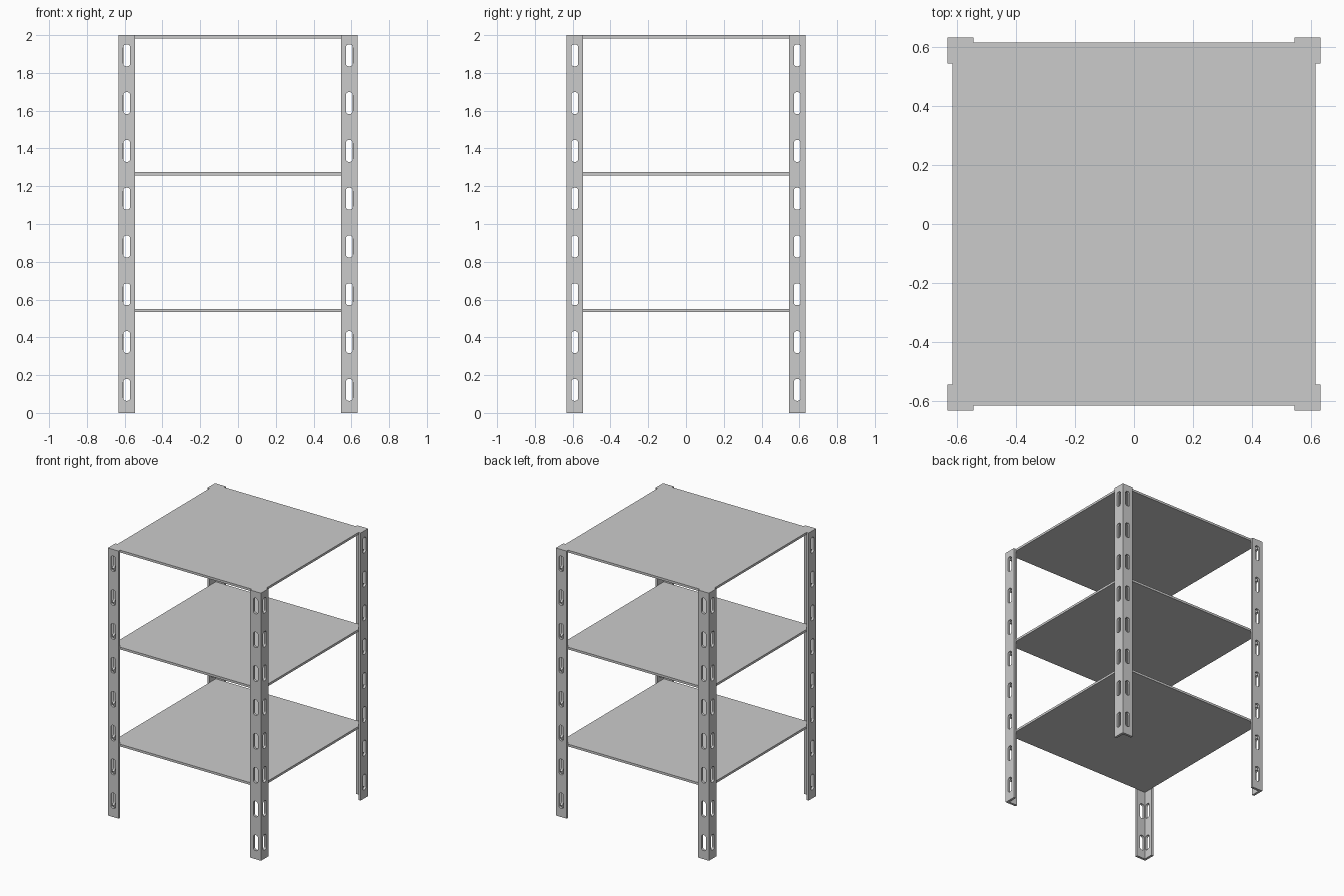
import bpy, bmesh
from math import cos, sin, pi
from mathutils import Matrix

if "Cube" in bpy.data.objects:
    bpy.data.objects.remove(bpy.data.objects["Cube"])

OUT, INN, IN_EDGE = 0.633, 0.615, 0.544   # outer face, inner face, flange edge
SLOT_C, SLOT_W, SLOT_H, SLOT_R = 0.589, 0.037, 0.116, 0.016


def prism(bm, pts, depth_vec):
    """Extrude a closed planar outline along a vector."""
    face = bm.faces.new([bm.verts.new(p) for p in pts])
    ext = bmesh.ops.extrude_face_region(bm, geom=[face])
    verts = [g for g in ext["geom"] if isinstance(g, bmesh.types.BMVert)]
    bmesh.ops.translate(bm, verts=verts, vec=depth_vec)


def make(name, bm):
    bmesh.ops.recalc_face_normals(bm, faces=bm.faces)
    me = bpy.data.meshes.new(name)
    bm.to_mesh(me)
    bm.free()
    ob = bpy.data.objects.new(name, me)
    bpy.context.collection.objects.link(ob)
    return ob


def slot_outline(zc, n=5):
    """Rounded slot outline as (sideways, z) points."""
    pts = []
    for q, (sx, sz) in enumerate([(1, 1), (-1, 1), (-1, -1), (1, -1)]):
        for i in range(n + 1):
            a = (q + i / n) * pi / 2
            pts.append((SLOT_C + sx * (SLOT_W / 2 - SLOT_R) + SLOT_R * cos(a),
                        zc + sz * (SLOT_H / 2 - SLOT_R) + SLOT_R * sin(a)))
    return pts


# Angle-iron leg: L profile extruded to full height
bm = bmesh.new()
profile = [(OUT, OUT), (IN_EDGE, OUT), (IN_EDGE, INN),
           (INN, INN), (INN, IN_EDGE), (OUT, IN_EDGE)]
prism(bm, [(x, y, 0) for x, y in profile], (0, 0, 2))
leg = make("corner_leg_1", bm)

# Slot cutters through both flanges
bm = bmesh.new()
for k in range(8):
    outline = slot_outline(0.122 + 0.253 * k)
    prism(bm, [(s, 0.612, z) for s, z in outline], (0, 0.04, 0))
    prism(bm, [(0.612, s, z) for s, z in outline], (0.04, 0, 0))
cutter = make("slot_cutter", bm)
cutter.hide_render = True

mod = leg.modifiers.new("slots", "BOOLEAN")
mod.operation = "DIFFERENCE"
mod.solver = "EXACT"
mod.object = cutter
bpy.context.view_layer.objects.active = leg
bpy.ops.object.modifier_apply(modifier=mod.name)
bpy.data.objects.remove(cutter)

# Remaining three legs, turned around the centre
for i in range(1, 4):
    ob = bpy.data.objects.new(f"corner_leg_{i + 1}", leg.data)
    ob.matrix_world = Matrix.Rotation(i * pi / 2, 4, "Z")
    bpy.context.collection.objects.link(ob)

# Shelf plates fitted inside the legs
T = 0.017
for name, top in (("bottom_shelf", 0.55), ("middle_shelf", 1.275), ("top_shelf", 2.0)):
    bm = bmesh.new()
    prism(bm, [(sx * INN, sy * INN, top - T)
               for sx, sy in ((-1, -1), (1, -1), (1, 1), (-1, 1))], (0, 0, T))
    make(name, bm)
